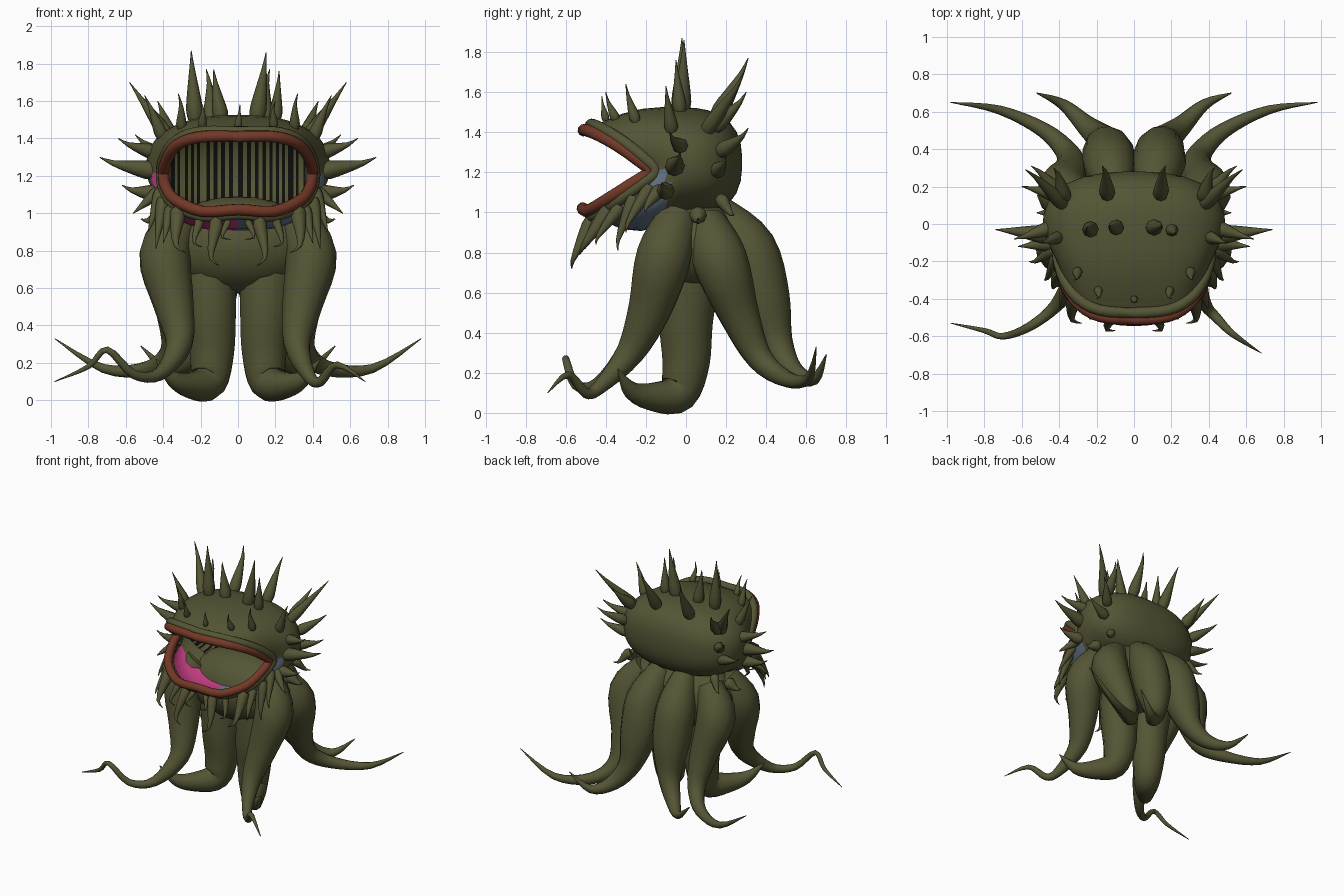
import bpy, bmesh, math
from mathutils import Vector as V

if "Cube" in bpy.data.objects:
    bpy.data.objects.remove(bpy.data.objects["Cube"])


def material(name, r, g, b):
    m = bpy.data.materials.new(name)
    m.use_nodes = True
    m.diffuse_color = (r, g, b, 1)
    bsdf = next(n for n in m.node_tree.nodes if n.type == 'BSDF_PRINCIPLED')
    bsdf.inputs["Base Color"].default_value = (r, g, b, 1)
    return m


olive = material("olive skin", .09, .09, .036)
red = material("red brown lip", .17, .04, .02)
pink = material("pink flesh", .58, .05, .24)
blue = material("blue grey flesh", .13, .18, .25)
dark = material("dark throat", .004, .004, .003)


def finish(name, bm, mats):
    me = bpy.data.meshes.new(name)
    bmesh.ops.recalc_face_normals(bm, faces=bm.faces)
    bm.to_mesh(me)
    bm.free()
    for m in mats:
        me.materials.append(m)
    ob = bpy.data.objects.new(name, me)
    bpy.context.collection.objects.link(ob)
    bpy.ops.object.select_all(action='DESELECT')
    ob.select_set(True)
    bpy.context.view_layer.objects.active = ob
    bpy.ops.object.shade_smooth_by_angle(angle=math.radians(50))


def spline(pts, steps, closed=False):
    """Smooth curve through the points; works for vectors of any length."""
    n, out = len(pts), []
    pts = [V(p) for p in pts]
    for i in range(n if closed else n - 1):
        pick = (lambda k: pts[k % n]) if closed else (lambda k: pts[min(max(k, 0), n - 1)])
        a, b, c, d = (pick(i + k) for k in (-1, 0, 1, 2))
        for s in range(steps):
            t = s / steps
            out.append(.5 * (2 * b + (c - a) * t + (2 * a - 5 * b + 4 * c - d) * t * t
                             + (3 * b - a - 3 * c + d) * t ** 3))
    return out if closed else out + [pts[-1]]


def skin_rings(bm, rings, wrap=False):
    n = len(rings[0])
    pairs = list(zip(rings, rings[1:])) + ([(rings[-1], rings[0])] if wrap else [])
    for r, q in pairs:
        for j in range(n):
            bm.faces.new((r[j], r[(j + 1) % n], q[(j + 1) % n], q[j]))


def tube(bm, path, sides, closed=False):
    """Sweep a circle along (x, y, z, radius) points."""
    pos, rings, n = [V(p[:3]) for p in path], [], len(path)
    side = None
    for i, p in enumerate(pos):
        nxt = pos[(i + 1) % n] if closed else pos[min(i + 1, n - 1)]
        prv = pos[i - 1] if closed or i else pos[0]
        t = (nxt - prv).normalized()
        if side is None:
            side = t.orthogonal()
        side = (side - t * side.dot(t)).normalized()
        up, r = t.cross(side), max(path[i][3], .002)
        rings.append([bm.verts.new(p + r * (math.cos(a) * side + math.sin(a) * up))
                      for a in (math.tau * k / sides for k in range(sides))])
    skin_rings(bm, rings, closed)
    if not closed:
        bm.faces.new(rings[0])
        bm.faces.new(rings[-1])


def tentacle(name, pts, mirror=False):
    bm = bmesh.new()
    if mirror:
        pts = [(-p[0],) + p[1:] for p in pts]
    tube(bm, spline(pts, 4), 12)
    finish(name, bm, [olive])


def spow(v, e):
    return math.copysign(abs(v) ** e, v)


# Lip outline: right half, mirrored to a closed loop
half = [(.18, -.49, 1.41), (.29, -.43, 1.385), (.355, -.34, 1.335), (.39, -.24, 1.265), (.398, -.18, 1.205),
        (.385, -.27, 1.14), (.335, -.38, 1.07), (.19, -.48, 1.01)]
loop = [(0, -.505, 1.41)] + half + [(0, -.51, 1.02)] + [(-x, y, z) for x, y, z in reversed(half)]
lip = spline(loop, 3, True)


# Head shell, lofted from the rear pole over the widest ring to the lip
def head_ring(t):
    ring = []
    for p in lip:
        a = math.atan2((p.z - 1.21) / .2, p.x / .39)
        c, s = spow(math.cos(a), .85), spow(math.sin(a), .85)
        k, depth = 1, 0
        if t < 1:
            k, depth = math.sin(t * math.pi / 2) ** .75, .31 * math.cos(t * math.pi / 2) ** .8
        q = V((.49 * c * k, -.03 + depth, 1.25 + .275 * s * k))
        if t > 1:
            swell = math.sin((t - 1) * math.pi)
            q = q.lerp(p, t - 1) + V((.01 * c, 0, (.04 if s > 0 else .09) * s)) * swell
        ring.append(q)
    return ring


bm = bmesh.new()
rings = [[bm.verts.new(q) for q in head_ring(t)]
         for t in (.04, .15, .3, .45, .6, .75, .88, 1, 1.2, 1.4, 1.6, 1.8, 2)]
skin_rings(bm, rings)
bm.faces.new(rings[0])
for f in bm.faces:
    c = f.calc_center_median()
    if c.y < -.09 and c.z < 1.21:
        f.material_index = 1 if c.x < .03 else 2
finish("head", bm, [olive, pink, blue])

# Throat lining with upright dark stripes
bm = bmesh.new()
bmesh.ops.create_uvsphere(bm, u_segments=24, v_segments=76, radius=1)
bmesh.ops.delete(bm, geom=[v for v in bm.verts if v.co.y < -.01], context='VERTS')
for f in bm.faces:
    f.material_index = int(f.calc_center_median().z * 1000 + 1000) // 41 % 2
for v in bm.verts:
    x, y, z = v.co.z, v.co.y, v.co.x
    v.co = V((.46 * spow(x, .9), -.03 + .28 * spow(y, .9), 1.25 + .255 * spow(z, .9)))
finish("throat", bm, [dark, olive])

# Lips: red inner roll and olive outer roll
for name, mat, r, wide, tall, shift in (("red_lip", red, .031, 1, 1, -.005),
                                        ("outer_lip", olive, .03, 1.03, 1.13, .03)):
    bm = bmesh.new()
    tube(bm, [(p.x * wide, p.y + shift, 1.21 + (p.z - 1.21) * tall, r) for p in lip], 10, True)
    finish(name, bm, [mat])

# Torso
bm = bmesh.new()
bmesh.ops.create_uvsphere(bm, u_segments=24, v_segments=14, radius=1)
for v in bm.verts:
    v.co = V((v.co.x * .43, v.co.y * .25 + .04, v.co.z * .26 + .83))
finish("torso", bm, [olive])

# Legs and tentacles
middle = [(.18, .03, .95, .13), (.16, .02, .7, .15), (.145, .0, .45, .138), (.14, .0, .25, .122),
          (.16, -.04, .1, .1), (.24, -.15, .08, .075), (.34, -.27, .11, .045), (.44, -.34, .22, .003)]
back_side = [(.27, .1, .95, .1), (.38, .17, .76, .14), (.34, .27, .48, .1), (.35, .37, .27, .065),
             (.48, .5, .17, .042), (.72, .61, .17, .024), (.98, .65, .33, .002)]
rear = [(.1, .16, 1, .09), (.13, .31, .82, .14), (.14, .385, .57, .135), (.17, .45, .35, .085),
        (.26, .53, .21, .055), (.38, .64, .17, .03), (.52, .7, .29, .003)]
for mirror, side in ((False, "left"), (True, "right")):
    tentacle(side + "_middle_leg", middle, mirror)
    tentacle(side + "_back_side_tentacle", back_side, mirror)
    tentacle(side + "_rear_tentacle", rear, mirror)
front = [(.3, -.04, .98, .1), (.39, -.11, .78, .14), (.345, -.18, .52, .11), (.315, -.28, .3, .072)]
tentacle("left_front_tentacle", front + [(.38, -.43, .13, .036), (.44, -.5, .1, .027),
                                         (.53, -.59, .19, .018), (.68, -.69, .1, .002)])
tentacle("right_front_tentacle", front + [(.42, -.44, .14, .036), (.56, -.55, .14, .025),
                                          (.7, -.6, .27, .018), (.8, -.57, .18, .014),
                                          (.98, -.53, .1, .002)], True)


# Spikes: tapered horns with a hooked tip
def horn(bm, base, tip, r, hook=(0, 0, .03)):
    base, tip, hook = V(base), V(tip), V(hook)
    mid, near = base.lerp(tip, .45), base.lerp(tip, .8)
    pts = [(*base, r * .8), (*base.lerp(tip, .15), r), (*(mid - hook * .3), r * .72),
           (*(near - hook * .5), r * .3), (*tip, .002)]
    tube(bm, spline(pts, 2), 8)


def flip(p, s):
    return (s * p[0], p[1], p[2])


centre = [((-.23, -.03, 1.5), (-.25, -.02, 1.87), .045), ((-.09, -.02, 1.5), (-.13, -.01, 1.77), .042),
          ((.1, -.02, 1.5), (.15, -.01, 1.86), .045), ((.2, -.03, 1.5), (.22, -.05, 1.76), .035),
          ((0, -.4, 1.46), (.01, -.42, 1.58), .02)]
paired = [((.14, .15, 1.47), (.17, .31, 1.77), .043), ((.37, .14, 1.42), (.43, .3, 1.6), .043),
          ((.37, .1, 1.4), (.58, .29, 1.7), .04), ((.4, -.07, 1.4), (.5, -.1, 1.63), .035),
          ((.4, .17, 1.3), (.55, .31, 1.42), .04), ((.4, .15, 1.2), (.6, .2, 1.28), .04),
          ((.44, -.06, 1.22), (.74, -.03, 1.3), .05), ((.43, -.1, 1.1), (.62, -.12, 1.15), .045),
          ((.4, .06, .99), (.52, .06, .97), .045), ((.36, .17, 1.07), (.46, .24, .99), .035),
          ((.19, -.35, 1.46), (.2, -.4, 1.6), .024), ((.3, -.25, 1.45), (.32, -.3, 1.64), .028),
          ((.44, -.02, 1.32), (.64, -.08, 1.4), .04)]
bm = bmesh.new()
for b, t, r in centre:
    horn(bm, b, t, r)
for b, t, r in paired:
    for s in (1, -1):
        horn(bm, flip(b, s), flip(t, s), r, (s * .02, 0, .03))
finish("head_spikes", bm, [olive])

# Chin claws hanging from the lower lip, and whiskers at the mouth corners
claws = [((.12, -.47, .97), (.1, -.57, .72), .037), ((.33, -.38, 1.02), (.28, -.53, .79), .042),
         ((.21, -.44, .97), (.19, -.5, .82), .025), ((.06, -.47, .96), (.04, -.52, .86), .02)]
whiskers = [((.36, -.33, 1.03), (.4, -.45, .84), .032), ((.4, -.26, 1.08), (.44, -.34, .81), .035),
            ((.41, -.18, 1.13), (.48, -.3, .9), .035), ((.42, -.13, 1.12), (.56, -.2, 1.0), .035)]
bm = bmesh.new()
for s in (1, -1):
    for b, t, r in claws:
        horn(bm, flip(b, s), flip(t, s), r, (-s * .08, .03, .02))
    for b, t, r in whiskers:
        horn(bm, flip(b, s), flip(t, s), r, (0, .03, 0))
finish("chin_claws", bm, [olive])
